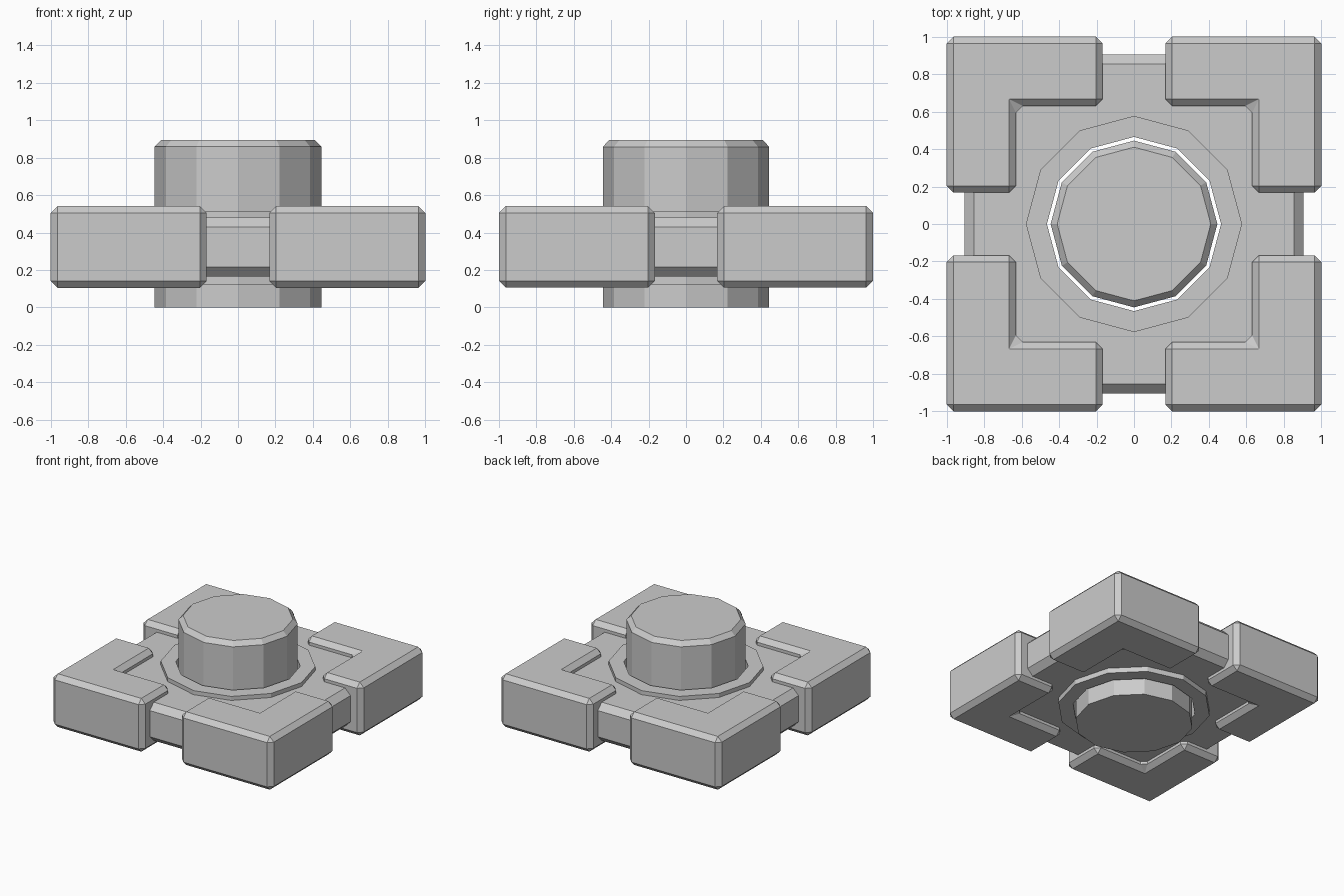
import bpy, bmesh
from math import cos, sin, tau

if "Cube" in bpy.data.objects:
    bpy.data.objects.remove(bpy.data.objects["Cube"])


def new_object(name, bm):
    bmesh.ops.recalc_face_normals(bm, faces=bm.faces[:])
    mesh = bpy.data.meshes.new(name)
    bm.to_mesh(mesh)
    bm.free()
    obj = bpy.data.objects.new(name, mesh)
    bpy.context.collection.objects.link(obj)
    return obj


def prism(name, outline, z0, z1):
    """Extrude a flat outline from z0 to z1."""
    bm = bmesh.new()
    face = bm.faces.new([bm.verts.new((x, y, z0)) for x, y in outline])
    top = bmesh.ops.extrude_face_region(bm, geom=[face])["geom"]
    verts = [v for v in top if isinstance(v, bmesh.types.BMVert)]
    bmesh.ops.translate(bm, verts=verts, vec=(0, 0, z1 - z0))
    return new_object(name, bm)


def lathe(name, profile, closed, sides=12):
    """Sweep (radius, z) points round z; an open profile gets end caps."""
    bm = bmesh.new()
    rings = [[bm.verts.new((r * cos(tau * i / sides), r * sin(tau * i / sides), z))
              for i in range(sides)] for r, z in profile]
    pairs = list(zip(rings, rings[1:]))
    if closed:
        pairs.append((rings[-1], rings[0]))
    else:
        bm.faces.new(rings[0])
        bm.faces.new(rings[-1])
    for a, b in pairs:
        for i in range(sides):
            j = (i + 1) % sides
            bm.faces.new((a[i], a[j], b[j], b[i]))
    return new_object(name, bm)


def bevel(obj, width):
    mod = obj.modifiers.new("bevel", "BEVEL")
    mod.width = width
    mod.segments = 1
    mod.limit_method = "ANGLE"


# Central post, chamfered at the top only
lathe("centre_post", [(0.445, 0), (0.445, 0.858), (0.41, 0.895)], False)

# Collar lining the hole, standing proud of the plate on both sides
lathe("collar", [(0.465, 0.123), (0.577, 0.123), (0.577, 0.513), (0.465, 0.513)], True)

# Square plate with chamfered rim and a hole hidden inside the collar
s = 0.905
plate = prism("base_plate", [(-s, -s), (s, -s), (s, s), (-s, s)], 0.165, 0.48)
bevel(plate, 0.05)
cutter = lathe("hole_cutter", [(0.5, 0), (0.5, 1)], False)
cutter.hide_render = True
cutter.hide_viewport = True
cut = plate.modifiers.new("hole", "BOOLEAN")
cut.operation = "DIFFERENCE"
cut.solver = "EXACT"
cut.object = cutter

# L-shaped corner blocks, mirrored to all four corners
a, b = 0.167, 0.63
corner = prism("corner_blocks", [(1, 1), (a, 1), (a, b), (b, b), (b, a), (1, a)], 0.105, 0.542)
bevel(corner, 0.037)
mirror = corner.modifiers.new("mirror", "MIRROR")
mirror.use_axis = (True, True, False)
mirror.use_mirror_merge = False
